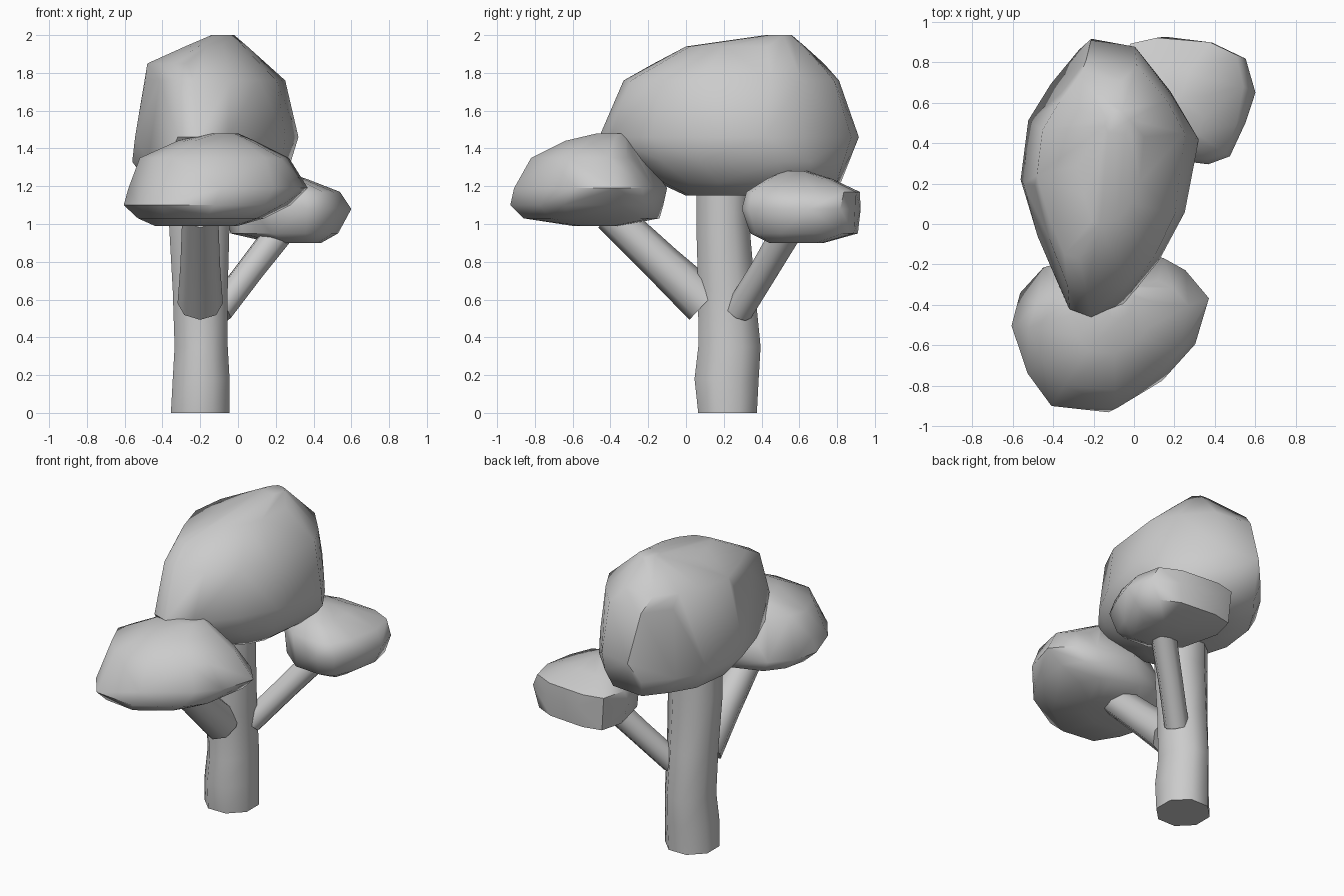
import bpy, bmesh, math
from mathutils import Vector

if "Cube" in bpy.data.objects:
    bpy.data.objects.remove(bpy.data.objects["Cube"])


def finish(name, bm, angle):
    """Turn a bmesh into a named object, smooth shaded by angle."""
    bmesh.ops.recalc_face_normals(bm, faces=bm.faces)
    mesh = bpy.data.meshes.new(name)
    bm.to_mesh(mesh)
    bm.free()
    obj = bpy.data.objects.new(name, mesh)
    bpy.context.collection.objects.link(obj)
    bpy.ops.object.select_all(action='DESELECT')
    obj.select_set(True)
    bpy.context.view_layer.objects.active = obj
    bpy.ops.object.shade_smooth_by_angle(angle=math.radians(angle))
    return obj


def loft(name, rings):
    """Skin a stack of equal-length rings and cap both ends."""
    bm = bmesh.new()
    loops = [[bm.verts.new(p) for p in ring] for ring in rings]
    n = len(loops[0])
    for a, b in zip(loops, loops[1:]):
        for i in range(n):
            j = (i + 1) % n
            bm.faces.new((a[i], a[j], b[j], b[i]))
    bm.faces.new(loops[0])
    bm.faces.new(loops[-1])
    return finish(name, bm, 65)


def crown(name, plan, levels):
    """Convex clump: the plan refitted to a (z, x0, x1, y0, y1) box per level.
    Levels smaller than the plan get fuller corners."""
    xs, ys = zip(*plan)
    cx, cy = (max(xs) + min(xs)) / 2, (max(ys) + min(ys)) / 2
    hx, hy = (max(xs) - min(xs)) / 2, (max(ys) - min(ys)) / 2
    bm = bmesh.new()
    for z, x0, x1, y0, y1 in levels:
        size = min((x1 - x0) / (2 * hx), (y1 - y0) / (2 * hy))
        p = 1 if size > .95 else .78
        for x, y in plan:
            u, v = (x - cx) / hx, (y - cy) / hy
            u = math.copysign(abs(u) ** p, u)
            v = math.copysign(abs(v) ** p, v)
            bm.verts.new(((x0 + x1 + (x1 - x0) * u) / 2,
                          (y0 + y1 + (y1 - y0) * v) / 2, z))
    hull = bmesh.ops.convex_hull(bm, input=bm.verts)
    inside = {e for e in hull["geom_interior"] + hull["geom_unused"]
              if isinstance(e, bmesh.types.BMVert)}
    bmesh.ops.delete(bm, geom=list(inside), context='VERTS')
    bmesh.ops.remove_doubles(bm, verts=bm.verts, dist=.035)
    return finish(name, bm, 50)


def branch(name, path, sides=8):
    """Tube along a path of (point, radius)."""
    d = (Vector(path[-1][0]) - Vector(path[0][0])).normalized()
    a = d.cross(Vector((0, 0, 1))).normalized()
    b = a.cross(d)
    angles = [2 * math.pi * i / sides for i in range(sides)]
    return loft(name, [[Vector(p) + r * (math.cos(t) * a + math.sin(t) * b)
                        for t in angles] for p, r in path])


# Trunk: slightly uneven column running up into the main crown
trunk_rings = []
for z, x0, x1, y0, y1 in [
        (0.00, -.36, -.04, .06, .38), (0.18, -.35, -.04, .04, .39),
        (0.35, -.34, -.05, .06, .40), (0.65, -.35, -.05, .06, .37),
        (1.00, -.37, -.04, .05, .34), (1.25, -.37, -.04, .05, .34)]:
    trunk_rings.append([((x0 + x1 + (x1 - x0) * 1.05 * math.cos(t)) / 2,
                         (y0 + y1 + (y1 - y0) * 1.05 * math.sin(t)) / 2, z)
                        for t in (math.pi * (i + .5) / 4 for i in range(8))])
loft("trunk", trunk_rings)

# Branches
branch("front_branch", [((-.20, .10, .58), .12), ((-.20, -.12, .785), .105),
                        ((-.20, -.40, 1.05), .095)])
branch("side_branch", [((-.10, .28, .54), .075), ((.06, .41, .75), .075),
                       ((.23, .54, .97), .08)])

# Main crown
crown("main_crown",
      [(-.22, .92), (0, .88), (.19, .63), (.32, .42), (.25, .06), (.12, -.18),
       (-.06, -.40), (-.22, -.46), (-.33, -.42), (-.45, -.10), (-.56, .20),
       (-.51, .45), (-.37, .68)],
      [(1.15, -.30, .08, 0, .60), (1.22, -.48, .19, -.15, .82),
       (1.33, -.56, .28, -.32, .86), (1.46, -.545, .32, -.46, .915),
       (1.76, -.49, .25, -.33, .81), (1.85, -.48, .14, -.17, .73),
       (1.94, -.28, .05, 0, .63), (2.0, -.14, -.02, .42, .56)])

# Front crown
crown("front_crown",
      [(-.61, -.51), (-.50, -.70), (-.35, -.89), (-.10, -.93), (.18, -.74),
       (.30, -.61), (.37, -.38), (.25, -.24), (.14, -.18), (-.10, -.11),
       (-.40, -.23), (-.55, -.37)],
      [(.99, -.44, 0, -.60, -.35), (1.03, -.53, .14, -.86, -.14),
       (1.10, -.605, .28, -.93, -.12), (1.19, -.58, .37, -.91, -.10),
       (1.35, -.52, .27, -.82, -.24), (1.44, -.32, .09, -.64, -.28),
       (1.48, -.14, 0, -.47, -.31)])

# Side crown
crown("side_crown",
      [(.60, .65), (.55, .82), (.38, .90), (.14, .93), (-.03, .89), (-.09, .70),
       (0, .48), (.20, .31), (.36, .29), (.47, .33), (.55, .50)],
      [(.90, .18, .44, .44, .73), (.95, -.04, .53, .34, .91),
       (1.08, -.07, .60, .295, .925), (1.17, -.06, .54, .32, .92),
       (1.24, .03, .36, .43, .77), (1.28, .12, .24, .52, .64)])
